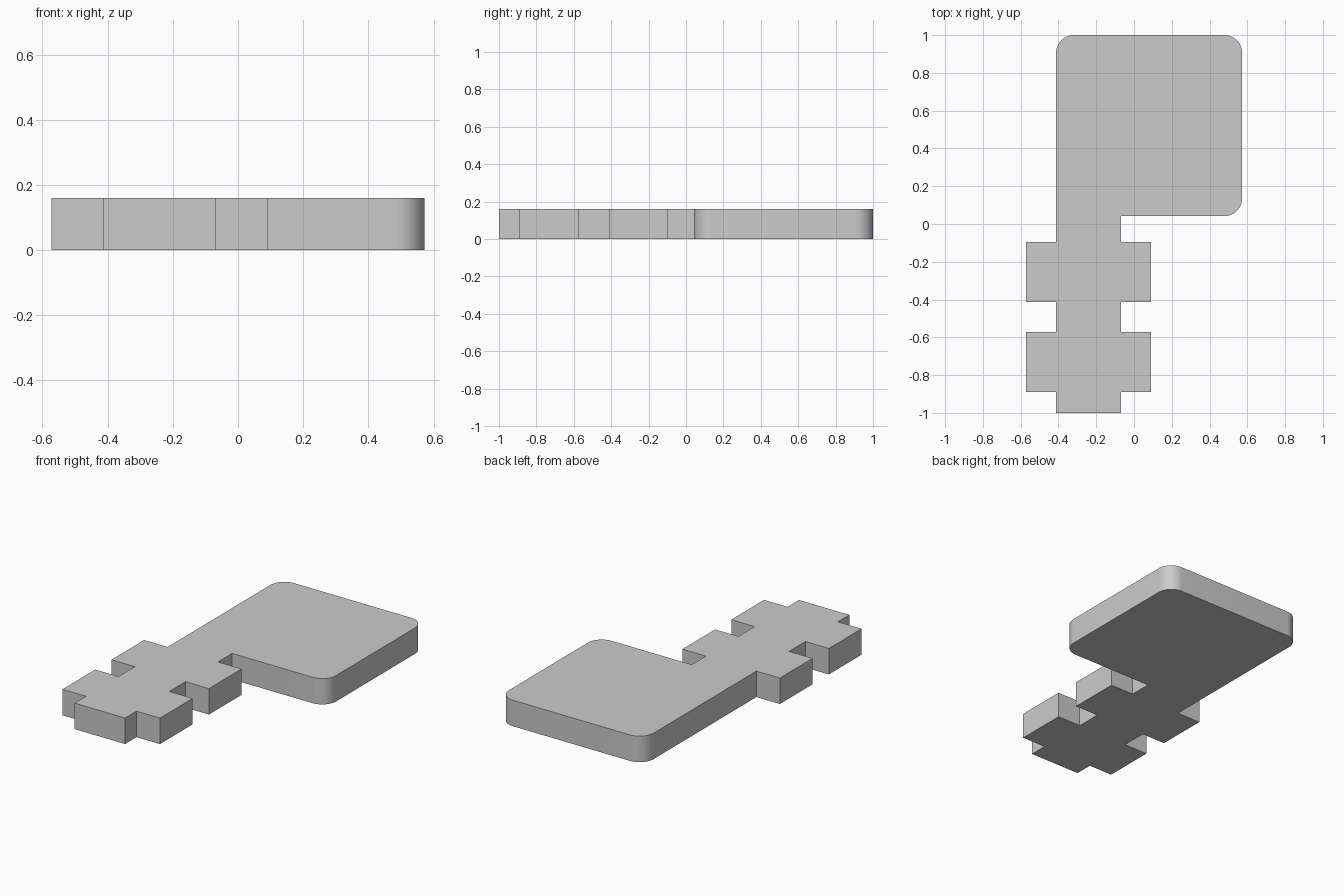
import bpy, bmesh
from math import pi, cos, sin

if "Cube" in bpy.data.objects:
    bpy.data.objects.remove(bpy.data.objects["Cube"])

HEIGHT = 0.16
LEFT, RIGHT, TOP, SHOULDER = -0.413, 0.573, 1.0, 0.042   # square panel
STEM_RIGHT = -0.069                                      # narrow stem
TAB_LEFT, TAB_RIGHT = -0.573, 0.091                      # side tabs
TABS = [(-0.571, -0.889), (-0.095, -0.413)]              # (upper, lower) y of each tab pair
RADIUS, STEPS = 0.095, 16


def corner(cx, cy, start):
    """Counter-clockwise quarter-round, starting at the given angle."""
    return [(cx + RADIUS * cos(start + pi / 2 * i / STEPS),
             cy + RADIUS * sin(start + pi / 2 * i / STEPS)) for i in range(STEPS + 1)]


# Stem foot and right-hand tabs, going up
outline = [(LEFT, -1.0), (STEM_RIGHT, -1.0)]
for hi, lo in TABS:
    outline += [(STEM_RIGHT, lo), (TAB_RIGHT, lo), (TAB_RIGHT, hi), (STEM_RIGHT, hi)]

# Panel with three rounded corners
outline.append((STEM_RIGHT, SHOULDER))
outline += corner(RIGHT - RADIUS, SHOULDER + RADIUS, -pi / 2)
outline += corner(RIGHT - RADIUS, TOP - RADIUS, 0)
outline += corner(LEFT + RADIUS, TOP - RADIUS, pi / 2)

# Left-hand tabs, going down
for hi, lo in reversed(TABS):
    outline += [(LEFT, hi), (TAB_LEFT, hi), (TAB_LEFT, lo), (LEFT, lo)]

# Extrude the outline into one flat plate
bm = bmesh.new()
base = bm.faces.new([bm.verts.new((x, y, 0)) for x, y in outline])
top = bmesh.ops.extrude_face_region(bm, geom=[base], use_keep_orig=True)["geom"]
bmesh.ops.translate(bm, vec=(0, 0, HEIGHT),
                    verts=[g for g in top if isinstance(g, bmesh.types.BMVert)])
bmesh.ops.recalc_face_normals(bm, faces=bm.faces)
mesh = bpy.data.meshes.new("tabbed_plate")
bm.to_mesh(mesh)
bm.free()

plate = bpy.data.objects.new("tabbed_plate", mesh)
bpy.context.collection.objects.link(plate)
bpy.context.view_layer.objects.active = plate
plate.select_set(True)
bpy.ops.object.shade_smooth_by_angle(angle=pi / 6)
